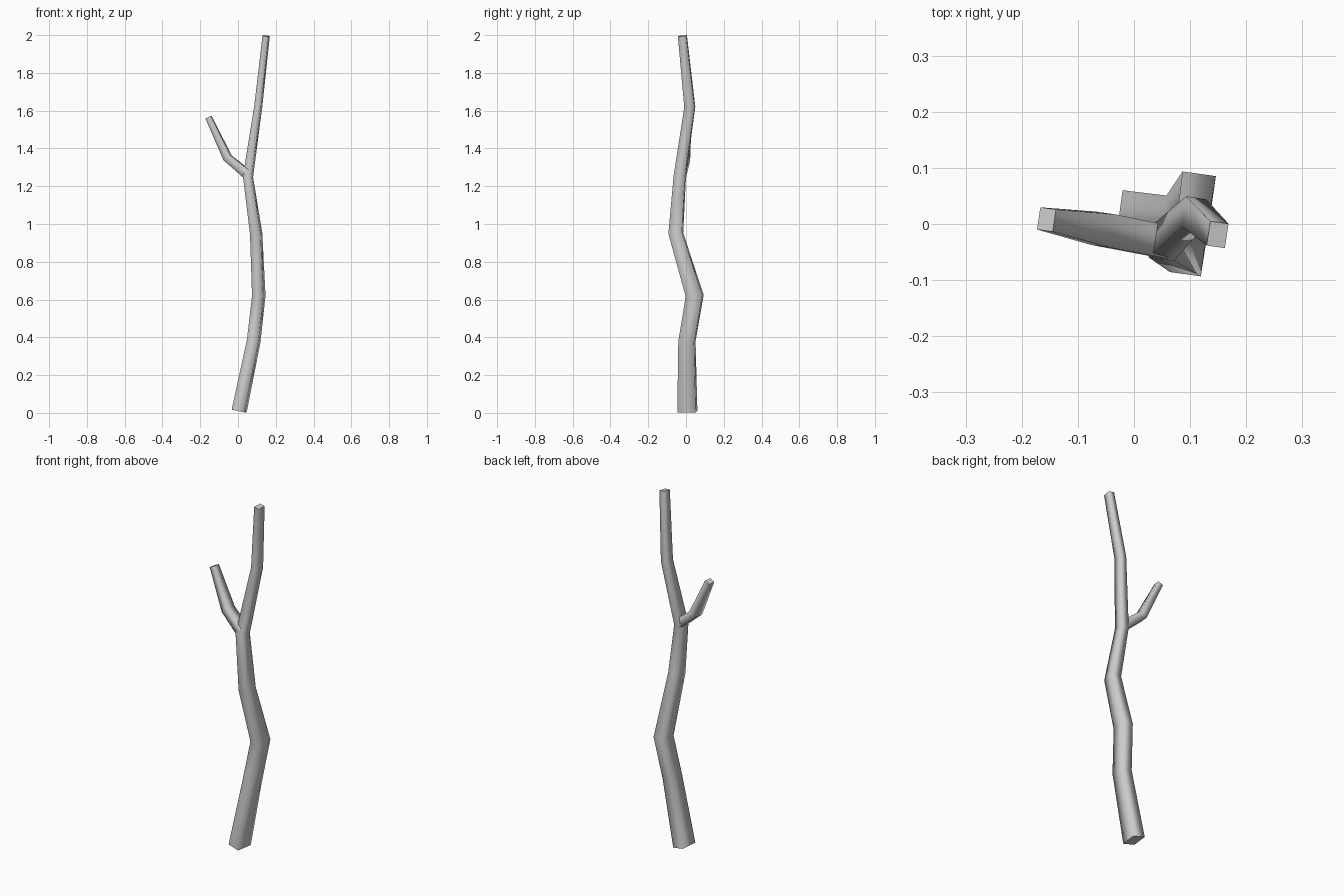
import bpy, bmesh, math
from mathutils import Vector

if "Cube" in bpy.data.objects:
    bpy.data.objects.remove(bpy.data.objects["Cube"])

ROT = math.radians(-8)
SIDE = Vector((-math.sin(ROT), math.cos(ROT), 0))   # slightly turned section


def limb(name, points, cap_start=True):
    """Four-sided tapering tube; points are (x, y, z, half width, half depth)."""
    bm = bmesh.new()
    pos = [Vector(p[:3]) for p in points]
    rings = []
    for i, (x, y, z, hw, hd) in enumerate(points):
        t = Vector()
        if i > 0:
            t += (pos[i] - pos[i - 1]).normalized()
        if i < len(pos) - 1:
            t += (pos[i + 1] - pos[i]).normalized()
        t.normalize()
        v = (SIDE - t * SIDE.dot(t)).normalized()
        u = v.cross(t)
        rings.append([bm.verts.new(pos[i] + u * hw * a + v * hd * b)
                      for a, b in ((-1, -1), (1, -1), (1, 1), (-1, 1))])
    for r, s in zip(rings, rings[1:]):
        for k in range(4):
            n = (k + 1) % 4
            bm.faces.new((r[k], r[n], s[n], s[k])).smooth = True
    caps = [bm.faces.new(rings[-1])]
    if cap_start:
        caps.append(bm.faces.new(rings[0][::-1]))
    for f in caps:
        for e in f.edges:
            e.smooth = False
    bmesh.ops.recalc_face_normals(bm, faces=bm.faces)
    me = bpy.data.meshes.new(name)
    bm.to_mesh(me)
    bm.free()
    ob = bpy.data.objects.new(name, me)
    bpy.context.collection.objects.link(ob)
    return ob


# Main stem
limb("main_stem", [
    (0.006, 0.007, 0.009, 0.034, 0.049),
    (0.083, 0.005, 0.38, 0.031, 0.042),
    (0.110, 0.046, 0.62, 0.030, 0.044),
    (0.096, -0.054, 0.95, 0.028, 0.036),
    (0.053, -0.033, 1.25, 0.023, 0.030),
    (0.107, 0.020, 1.62, 0.018, 0.027),
    (0.149, -0.019, 1.996, 0.0165, 0.022),
])

# Side twig growing out of the fork
limb("side_twig", [
    (0.050, -0.031, 1.263, 0.025, 0.029),
    (-0.055, -0.010, 1.350, 0.022, 0.030),
    (-0.156, 0.008, 1.565, 0.0155, 0.020),
], cap_start=False)
